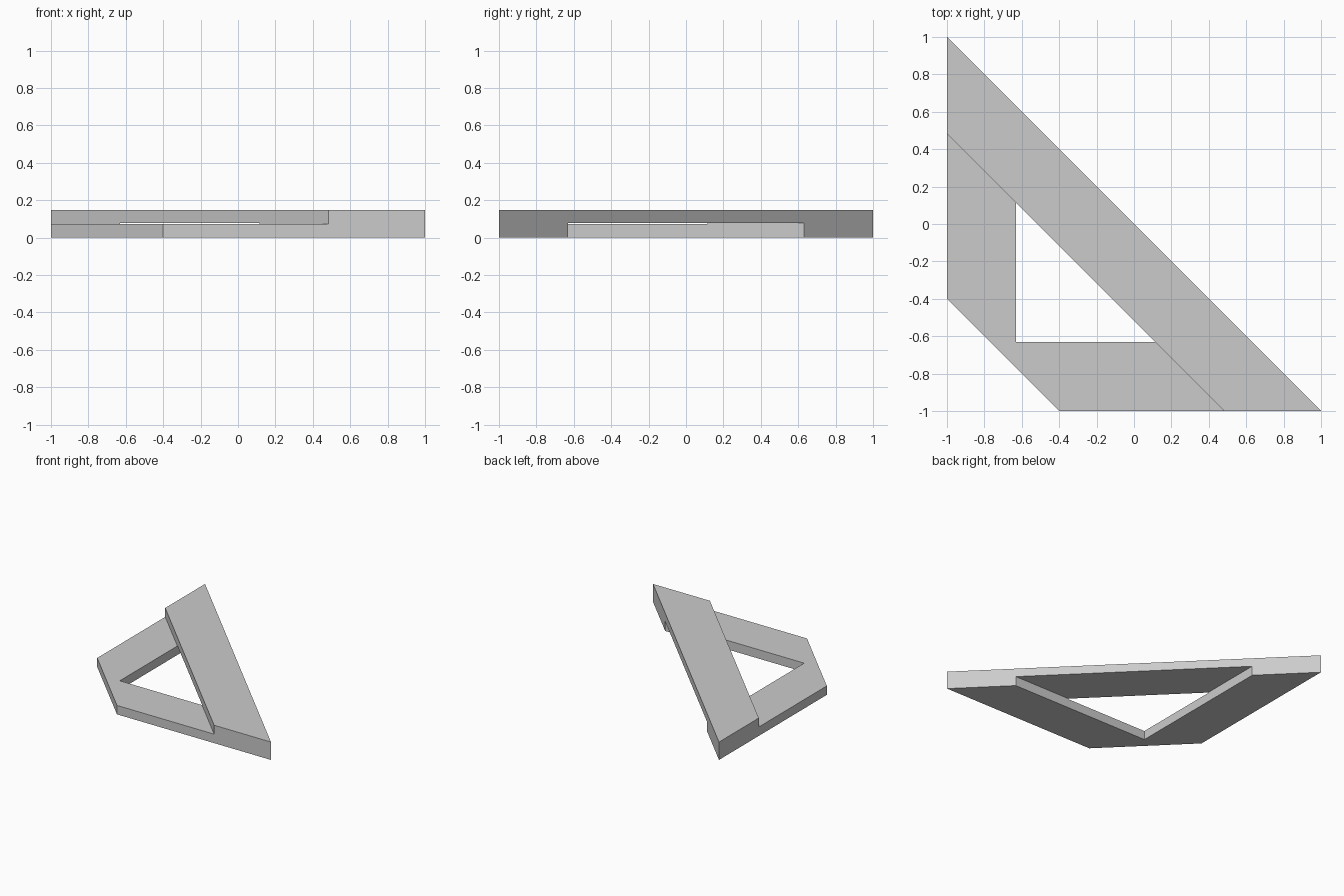
import bpy
import bmesh

cube = bpy.data.objects.get("Cube")
if cube:
    bpy.data.objects.remove(cube, do_unlink=True)

HEIGHT = 0.147     # full plate thickness
STEP = 0.0735      # top of the lower legs
UNDER = 0.078      # underside of the diagonal bar
INNER = -0.632     # inner edge of both legs
BAR = -0.517       # x + y along the inner side of the bar

grey = bpy.data.materials.new("plain_grey")
grey.use_nodes = True
colour = (0.6, 0.6, 0.6, 1)
grey.diffuse_color = colour
grey.node_tree.nodes["Principled BSDF"].inputs["Base Color"].default_value = colour


def prism(name, outline, bottom, top):
    """Extrude a counter-clockwise outline between two heights."""
    bm = bmesh.new()
    face = bm.faces.new([bm.verts.new((x, y, bottom)) for x, y in outline])
    ext = bmesh.ops.extrude_face_region(bm, geom=[face])
    verts = [g for g in ext["geom"] if isinstance(g, bmesh.types.BMVert)]
    bmesh.ops.translate(bm, verts=verts, vec=(0, 0, top - bottom))
    bmesh.ops.recalc_face_normals(bm, faces=bm.faces)
    mesh = bpy.data.meshes.new(name)
    bm.to_mesh(mesh)
    bm.free()
    mesh.materials.append(grey)
    obj = bpy.data.objects.new(name, mesh)
    bpy.context.collection.objects.link(obj)
    return obj


# Triangular plate with its square corner cut off
frame = prism("triangular_frame",
              [(-1, 1), (-1, -0.4), (-0.4, -1), (1, -1)], 0, HEIGHT)

# Opening between the legs, running out under the diagonal bar
opening = prism("opening_cutter",
                [(INNER, INNER), (2, INNER), (INNER, 2)], -1, UNDER)

# Rebate that lowers the two legs and leaves the bar standing proud
rebate = prism("rebate_cutter",
               [(-2, BAR + 2), (-2, -2), (BAR + 2, -2)], STEP, 1)

for cutter in (opening, rebate):
    mod = frame.modifiers.new(cutter.name, "BOOLEAN")
    mod.operation = "DIFFERENCE"
    mod.solver = "EXACT"
    mod.object = cutter

# Keep the cut result and drop the cutters
graph = bpy.context.evaluated_depsgraph_get()
result = bpy.data.meshes.new_from_object(frame.evaluated_get(graph))
frame.modifiers.clear()
frame.data = result
for cutter in (opening, rebate):
    bpy.data.objects.remove(cutter, do_unlink=True)
result.materials.clear()
result.materials.append(grey)
for poly in result.polygons:
    poly.material_index = 0
